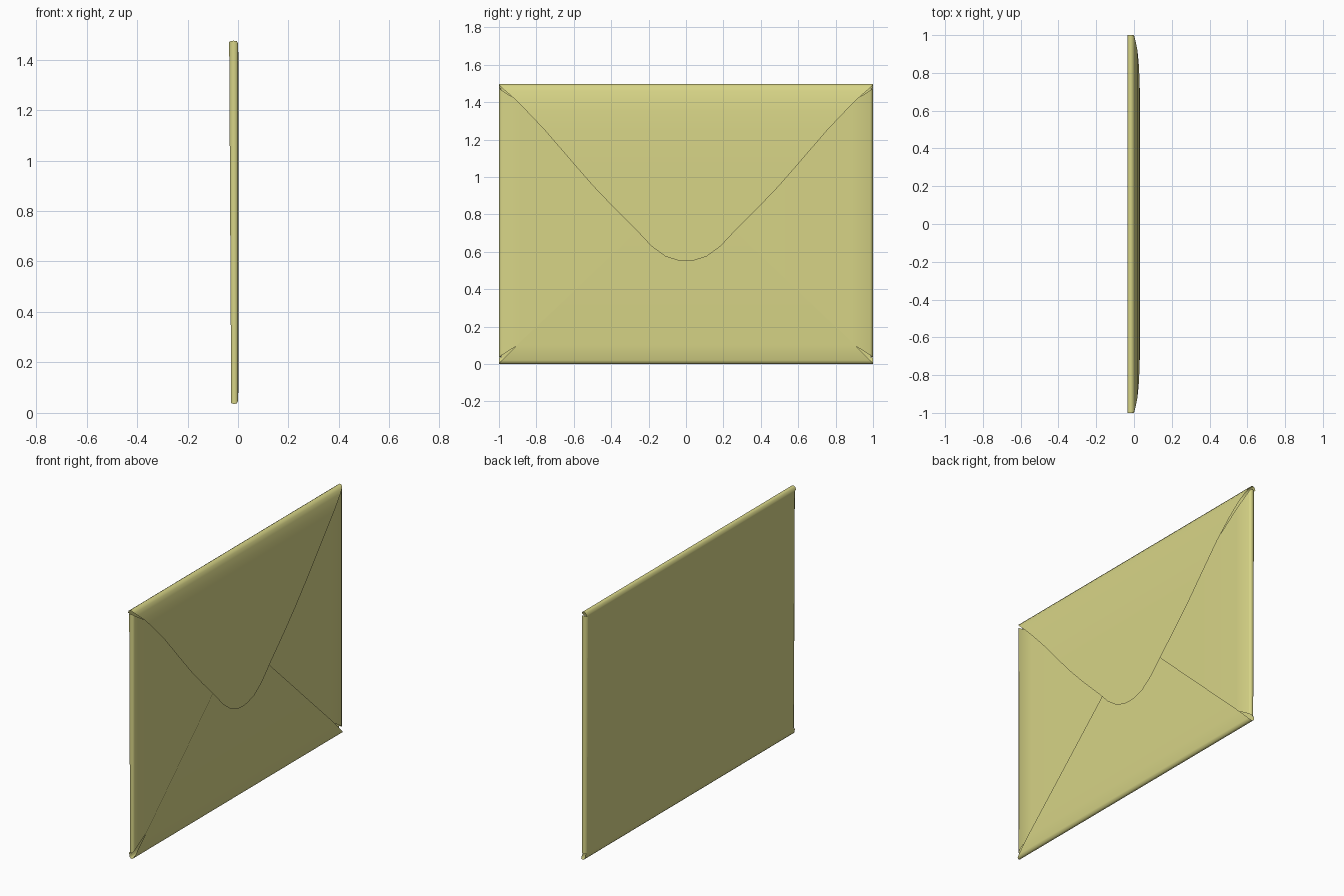
import bpy
import bmesh

cube = bpy.data.objects.get("Cube")
if cube:
    bpy.data.objects.remove(cube, do_unlink=True)


def make_material(name, colour):
    mat = bpy.data.materials.new(name)
    mat.use_nodes = True
    mat.diffuse_color = colour
    mat.node_tree.nodes["Principled BSDF"].inputs["Base Color"].default_value = colour
    return mat


paper = make_material("pale yellow paper", (0.68, 0.66, 0.24, 1))


def make_sheet(name, rows):
    """Join successive two-point rows into one smooth sheet of folded paper."""
    bm = bmesh.new()
    pairs = [[bm.verts.new(point) for point in row] for row in rows]
    for (a, b), (c, d) in zip(pairs, pairs[1:]):
        bm.faces.new((a, b, d, c))
    # rows of no width close into a single tip
    bmesh.ops.remove_doubles(bm, verts=bm.verts, dist=0.0001)
    mesh = bpy.data.meshes.new(name)
    bm.to_mesh(mesh)
    bm.free()
    mesh.materials.append(paper)
    mesh.shade_smooth()
    sheet = bpy.data.objects.new(name, mesh)
    bpy.context.collection.objects.link(sheet)
    return sheet


# Every profile entry is (depth x, height z, half width y)

# Rounded top flap, from its tip up to the fold
top_flap = [
    (.032, .55, 0), (.032, .553, .04), (.032, .575, .11), (.032, .63, .185),
    (.032, .71, .26), (.032, .84, .39), (.032, .95, .495), (.032, 1.07, .6),
    (.03, 1.25, .755), (.025, 1.35, .85), (.018, 1.42, .92), (.009, 1.46, .965),
]
# Soft fold over the top edge
top_fold = [
    (.002, 1.482, .99), (-.008, 1.495, 1), (-.02, 1.498, 1),
    (-.03, 1.492, 1), (-.035, 1.477, 1),
]
# Flat back panel, a little narrower where the side folds join it
back_panel = [(-.035, 1.47, .985), (-.027, .04, .985)]
# Soft fold under the bottom edge
bottom_fold = [
    (-.027, .032, 1), (-.024, .01, 1), (-.016, .001, 1), (-.008, 0, 1),
    (0, .005, 1), (.004, .02, .985),
]
# Bottom flap, ending in a blunt point under the top flap
bottom_flap = [
    (.007, .1, .905), (.008, .71, .26), (.008, .8, .17),
    (.008, .87, .08), (.008, .9, 0),
]

body_profile = top_flap + top_fold + back_panel + bottom_fold + bottom_flap
make_sheet("envelope_body", [[(x, -w, z), (x, w, z)] for x, z, w in body_profile])

# Side flaps: (depth x, distance y, half height, lean matching the back panel)
MIDDLE = .755
side_profile = [
    (-.031, .985, .715, .004), (-.027, .995, .718, .003), (-.016, 1, .72, .001),
    (-.005, .997, .718, 0), (0, .985, .708, 0), (.002, .88, .642, 0),
    (.002, .5, .36, 0), (.002, .3, .16, 0), (.002, .2, 0, 0),
]
for name, side in (("front_side_flap", -1), ("back_side_flap", 1)):
    rows = []
    for x, y, half, lean in side_profile:
        low = (x + lean, side * y, MIDDLE - half)
        high = (x - lean, side * y, MIDDLE + half)
        rows.append([low, high][::side])
    make_sheet(name, rows)
